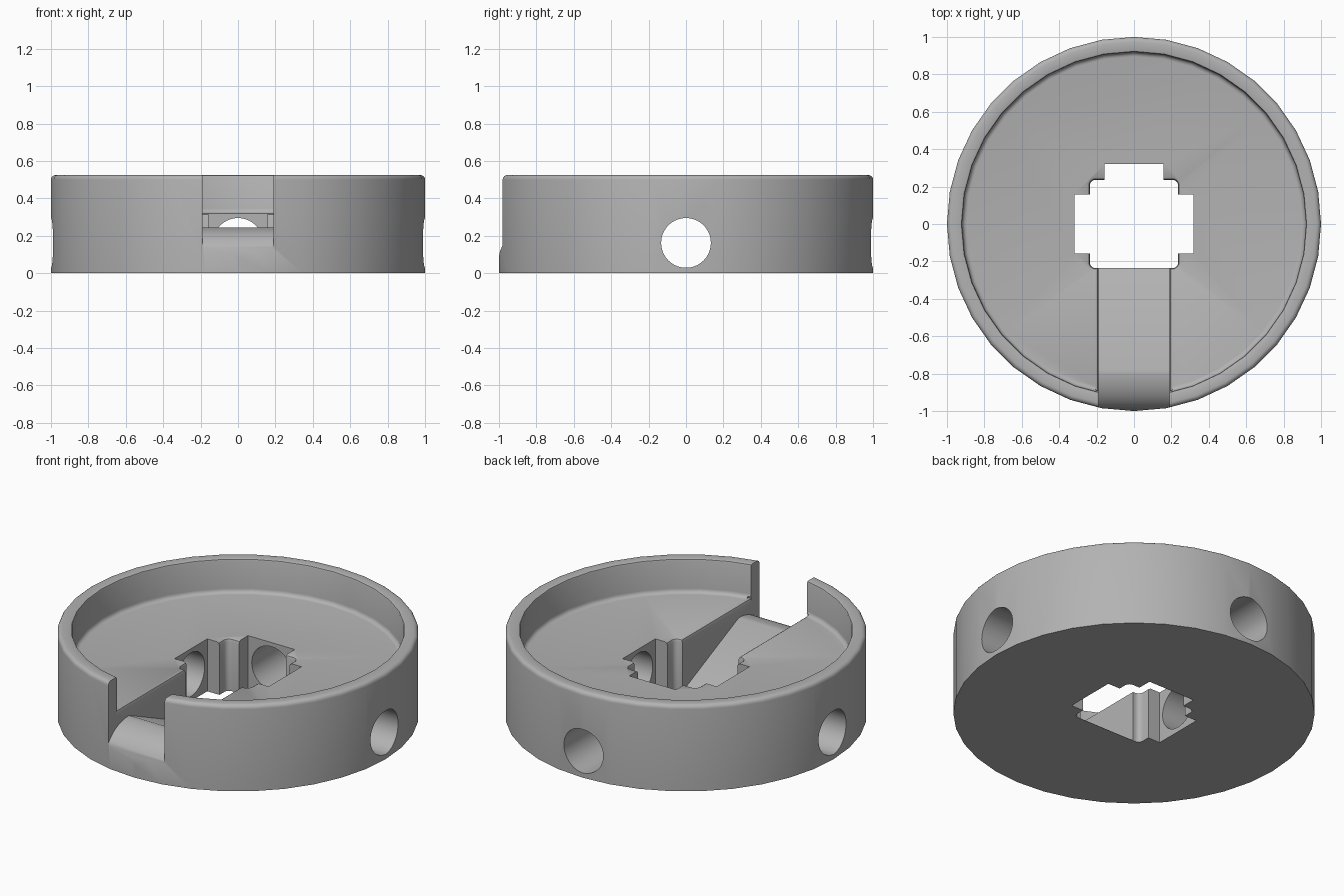
import bpy, bmesh, math

SEG = 36
FLOOR, TOP = 0.32, 0.525

cube = bpy.data.objects.get("Cube")
if cube:
    bpy.data.objects.remove(cube, do_unlink=True)

grey = bpy.data.materials.new("plain grey")
grey.use_nodes = True
grey.diffuse_color = (0.45, 0.45, 0.45, 1)
grey.node_tree.nodes["Principled BSDF"].inputs["Base Color"].default_value = (0.45, 0.45, 0.45, 1)


def loft(name, rings):
    """Skin a stack of closed rings and cap both ends."""
    bm = bmesh.new()
    rows = [[bm.verts.new(p) for p in ring] for ring in rings]
    n = len(rows[0])
    for a, b in zip(rows, rows[1:]):
        for i in range(n):
            j = (i + 1) % n
            bm.faces.new((a[i], a[j], b[j], b[i]))
    bm.faces.new(rows[0][::-1])
    bm.faces.new(rows[-1])
    bmesh.ops.recalc_face_normals(bm, faces=bm.faces[:])
    mesh = bpy.data.meshes.new(name)
    bm.to_mesh(mesh)
    bm.free()
    ob = bpy.data.objects.new(name, mesh)
    bpy.context.collection.objects.link(ob)
    return ob


def arc(cx, cy, rx, ry, start, end, steps):
    angles = [math.radians(start + (end - start) * i / steps) for i in range(steps + 1)]
    return [(cx + rx * math.cos(a), cy + ry * math.sin(a)) for a in angles]


def circle(r, z):
    return [(x, y, z) for x, y in arc(0, 0, r, r, 90, 450, SEG)[:-1]]


def rounded_square(half, r, z):
    c = half - r
    pts = []
    for k, (sx, sy) in enumerate(((1, 1), (-1, 1), (-1, -1), (1, -1))):
        pts += arc(sx * c, sy * c, r, r, 90 * k, 90 * k + 90, 5)
    return [(x, y, z) for x, y in pts]


def rectangle(x0, x1, y0, y1, z):
    return [(x0, y0, z), (x1, y0, z), (x1, y1, z), (x0, y1, z)]


def cut(body, cutter):
    mod = body.modifiers.new("cut", "BOOLEAN")
    mod.operation = "DIFFERENCE"
    mod.solver = "EXACT"
    mod.object = cutter
    cutter.hide_render = True
    cutters.append(cutter)


# Dish: outer wall, rounded rim, inner wall and filleted floor
profile = [(1, 0)]
profile += arc(0.975, TOP - 0.025, 0.025, 0.025, 0, 90, 4)
profile += arc(0.93, TOP - 0.01, 0.01, 0.01, 90, 180, 2)
profile += arc(0.895, FLOOR + 0.025, 0.025, 0.025, 0, -90, 4)
dish = loft("round_dish", [circle(r, z) for r, z in profile])
cutters = []

# Central opening: square with rounded corners and a softened top edge
flare = [(-0.1, 0), (FLOOR - 0.02, 0), (FLOOR - 0.006, 0.005), (FLOOR, 0.015), (0.6, 0.015)]
cut(dish, loft("square_cutter", [rounded_square(0.236 + d, 0.03 + d, z) for z, d in flare]))

# Three side slots of the opening
for name, box in (("side_slot_cutter", (-0.318, 0.318, -0.158, 0.158)),
                  ("back_slot_cutter", (-0.158, 0.158, 0, 0.322))):
    cut(dish, loft(name, [rectangle(*box, z) for z in (-0.2, 0.7)]))

# Front channel with a ramp that rolls over at the outer wall
ramp = [(-0.18, 0.8), (-0.18, -0.024), (-0.236, 0.001)]
ramp += arc(-0.78, 0.08, 0.22, 0.165, 90, 180, 12)
ramp += [(-1.2, 0.08), (-1.2, 0.8)]
cut(dish, loft("channel_cutter", [[(x, y, z) for y, z in ramp] for x in (-0.19, 0.19)]))
cut(dish, loft("channel_edge_cutter",
               [rectangle(-0.19 - d, 0.19 + d, -0.9, -0.17, z) for z, d in flare[1:4]]
               + [rectangle(-0.205, 0.205, -0.9, -0.17, FLOOR + 0.01)]))

# Round bores through the left, right and back walls
bore = arc(0, 0.162, 0.133, 0.133, 0, 360, 40)[:-1]
cut(dish, loft("cross_bore_cutter", [[(x, u, v) for u, v in bore] for x in (-1.3, 1.3)]))
cut(dish, loft("back_bore_cutter", [[(u, y, v) for u, v in bore] for y in (0.1, 1.3)]))

# Bake the cuts, then drop the cutters
bpy.context.view_layer.update()
graph = bpy.context.evaluated_depsgraph_get()
baked = bpy.data.meshes.new_from_object(dish.evaluated_get(graph))
dish.modifiers.clear()
dish.data = baked
for cutter in cutters:
    bpy.data.objects.remove(cutter, do_unlink=True)
dish.data.materials.clear()
dish.data.materials.append(grey)

bpy.ops.object.select_all(action="DESELECT")
dish.select_set(True)
bpy.context.view_layer.objects.active = dish
bpy.ops.object.shade_smooth_by_angle(angle=math.radians(32))
